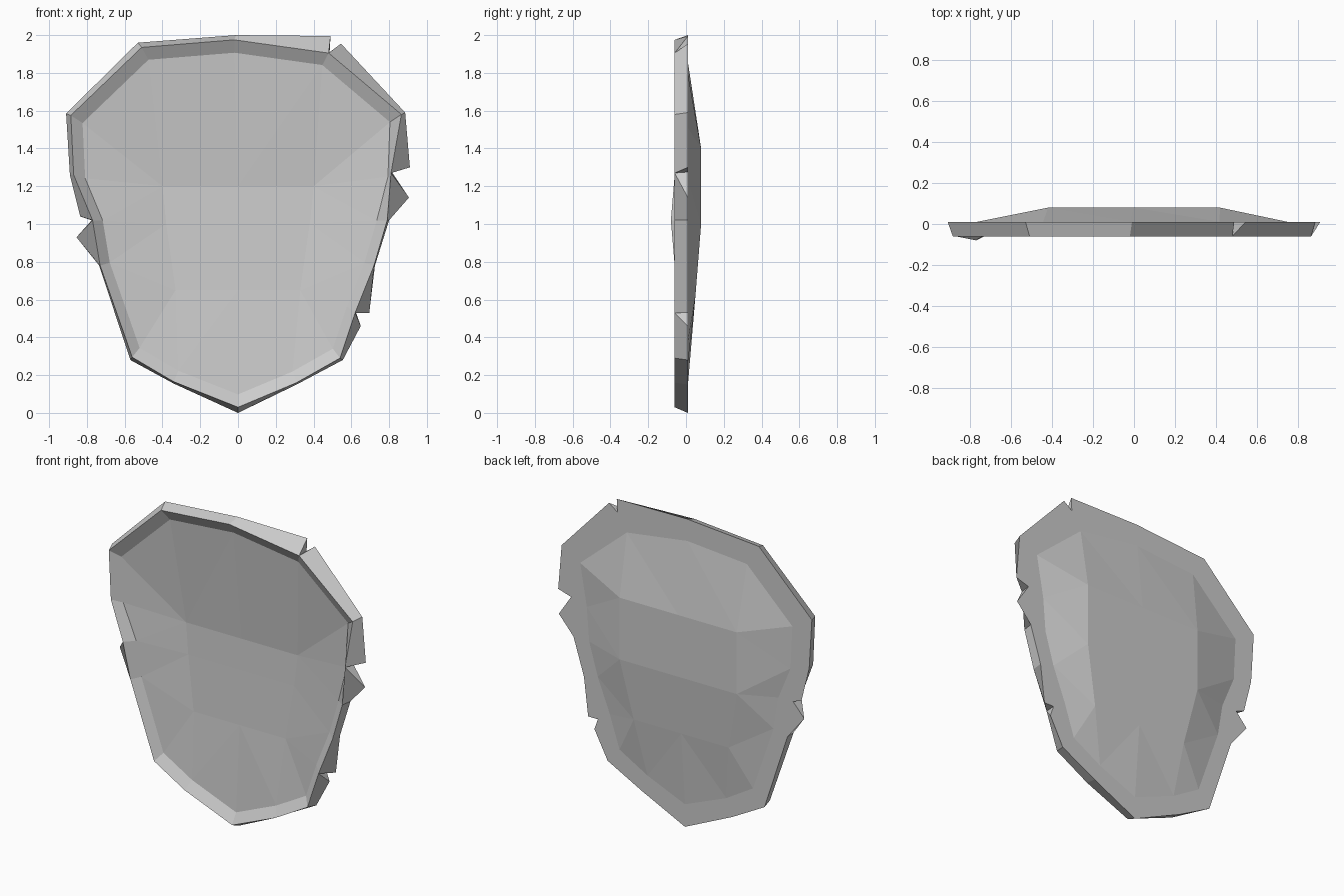
import bpy, bmesh
from mathutils import Vector
from mathutils.geometry import delaunay_2d_cdt

if "Cube" in bpy.data.objects:
    bpy.data.objects.remove(bpy.data.objects["Cube"])

# Rim stations, clockwise from the top: front edge (x, z), then the back edges
# fanning out of it; three back edges make a chipped notch
RIM = [
    ((-.02, 1.975), [(-.01, 2.0)]),
    ((.48, 1.905), [(.49, 1.995), (.485, 1.91), (.545, 1.955)]),
    ((.865, 1.58), [(.885, 1.59)]),
    ((.81, 1.27), [(.91, 1.30), (.815, 1.275), (.905, 1.14)]),
    ((.79, 1.02), [(.80, 1.02)]),
    ((.72, .78), [(.725, .78)]),
    ((.62, .53), [(.695, .53), (.625, .53), (.65, .46)]),
    ((.54, .29), [(.555, .28)]),
    ((.31, .16), [(.31, .15)]),
    ((0, .03), [(0, 0)]),
    ((-.34, .165), [(-.34, .155)]),
    ((-.56, .295), [(-.57, .28)]),
    ((-.73, .78), [(-.735, .78)]),
    ((-.77, 1.02), [(-.855, .93), (-.775, 1.02), (-.835, 1.04)]),
    ((-.87, 1.26), [(-.89, 1.26)]),
    ((-.885, 1.575), [(-.91, 1.585)]),
    ((-.51, 1.935), [(-.53, 1.96)]),
]

bm = bmesh.new()
cache = {}


def vert(p):
    key = tuple(round(c, 4) for c in p)
    if key not in cache:
        cache[key] = bm.verts.new(key)
    return cache[key]


def face(*pts):
    vs = list(dict.fromkeys(vert(p) for p in pts))
    if len(vs) > 2:
        bm.faces.new(vs)


def strip(a, b):
    for i in range(len(a)):
        j = (i + 1) % len(a)
        face(a[i], a[j], b[j], b[i])


def dish(loop, inner):
    """Faceted skin spanning a closed loop through a few interior points."""
    loop = list(dict.fromkeys(loop))
    pts = loop + inner
    flat = [Vector((p[0], p[2])) for p in pts]
    edges = [(i, (i + 1) % len(loop)) for i in range(len(loop))]
    res = delaunay_2d_cdt(flat, edges, [], 1, 1e-5)
    for tri in res[2]:
        face(*[pts[res[3][i][0]] for i in tri])


front, back, front_in, back_in = [], [], [], []
for (x, z), fan in RIM:
    s = .98 if (x, z) == (.81, 1.27) else .93
    for bx, bz in fan:
        front.append((x, -.08 if x == -.77 else -.06, z))
        back.append((bx, .01, bz))
        front_in.append((x * s, -.02, 1 + (z - 1) * .93))
        back_in.append((x * .87, .01, 1 + (z - 1) * .88))

# Rim wall, inner front lip and flat back border
strip(front, back)
strip(front_in, front)
strip(back, back_in)

# Hollow front and bulging back of the shield plate
dish(front_in, [(x, .04, 1.2) for x in (-.4, 0, .4)]
     + [(x, .033, 1.0) for x in (-.38, 0, .38)]
     + [(x, .016, .65) for x in (-.33, 0, .33)])
dish(back_in, [(x, .08, z) for x in (-.42, 0, .42) for z in (1.4, 1.0)]
     + [(x, .05, .62) for x in (-.34, 0, .34)])

bmesh.ops.recalc_face_normals(bm, faces=bm.faces)
mesh = bpy.data.meshes.new("shield_plate")
bm.to_mesh(mesh)
bm.free()
bpy.context.collection.objects.link(bpy.data.objects.new("shield_plate", mesh))
